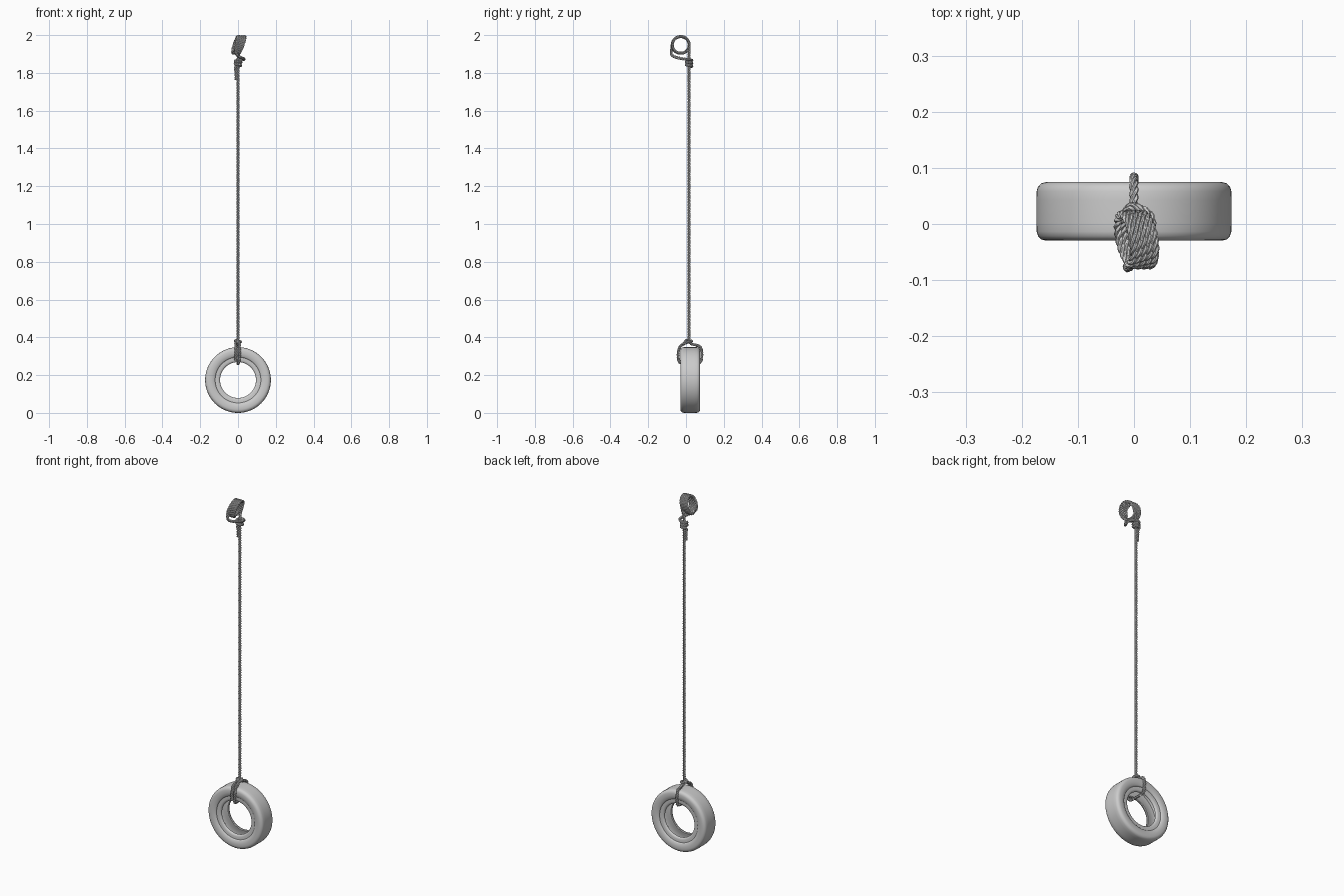
import bpy, bmesh, math
from mathutils import Vector

if "Cube" in bpy.data.objects:
    bpy.data.objects.remove(bpy.data.objects["Cube"])

TY, TZ = 0.0225, 0.174      # tyre centre
RY = 0.016                  # y of the hanging rope


def make_object(name, bm):
    bmesh.ops.recalc_face_normals(bm, faces=bm.faces)
    me = bpy.data.meshes.new(name)
    bm.to_mesh(me)
    bm.free()
    ob = bpy.data.objects.new(name, me)
    bpy.context.collection.objects.link(ob)
    bpy.ops.object.select_all(action='DESELECT')
    bpy.context.view_layer.objects.active = ob
    ob.select_set(True)
    bpy.ops.object.shade_smooth_by_angle(angle=math.radians(40))
    return ob


def bridge(bm, a, b):
    n = len(a)
    for i in range(n):
        bm.faces.new((a[i], a[(i + 1) % n], b[(i + 1) % n], b[i]))


# Tyre: half profile (offset from mid plane, radius), mirrored, spun about y
half = [(0.020, 0.174), (0.036, 0.1735), (0.044, 0.171), (0.050, 0.165),
        (0.0523, 0.156), (0.052, 0.142), (0.049, 0.126), (0.046, 0.1225),
        (0.043, 0.121), (0.043, 0.106), (0.041, 0.099), (0.037, 0.0955),
        (0.031, 0.095), (0.028, 0.099), (0.032, 0.115), (0.038, 0.140),
        (0.036, 0.155), (0.020, 0.161)]
profile = half + [(-y, r) for y, r in reversed(half)]
bm = bmesh.new()
N = 72
rings = []
for i in range(N):
    a = 2 * math.pi * i / N
    rings.append([bm.verts.new((r * math.cos(a), TY + y, TZ + r * math.sin(a)))
                  for y, r in profile])
for i in range(N):
    bridge(bm, rings[i], rings[(i + 1) % N])
make_object("tyre", bm)


def helix(cx, cy, r, z0, z1, a0, turns, n=8):
    """Points winding round a vertical axis."""
    steps = int(n * turns)
    return [(cx + r * math.cos(a0 + 2 * math.pi * turns * i / steps),
             cy + r * math.sin(a0 + 2 * math.pi * turns * i / steps),
             z0 + (z1 - z0) * i / steps) for i in range(steps + 1)]


# Rope path: lower tail, lower knot, round the tyre, up to the branch
pts = [(-0.012, -0.040, 0.278), (-0.012, -0.041, 0.30), (-0.011, -0.040, 0.325),
       (-0.011, -0.030, 0.352), (-0.012, -0.010, 0.366)]
pts += helix(0, RY, 0.014, 0.372, 0.384, math.pi, 1.25)[1:]
pts += [(0.008, -0.012, 0.366), (0.008, -0.030, 0.352), (0.008, -0.040, 0.325),
        (0.007, -0.041, 0.295), (0.004, -0.036, 0.272), (0.001, -0.020, 0.262),
        (0, 0.02, 0.261), (0, 0.06, 0.262), (0, 0.078, 0.272), (0, 0.083, 0.295),
        (0, 0.083, 0.325), (0, 0.074, 0.350), (0, 0.048, 0.360),
        (0, 0.024, 0.368), (0, RY, 0.385)]
pts += [(0, RY, 0.42 + 0.06 * i) for i in range(25)]
pts += [(0.003, RY, 1.90)]

# Coil round the branch, tilted
TURNS = 4.5
steps = int(TURNS * 16)
for i in range(steps + 1):
    t = i / steps
    a = 2 * math.pi * TURNS * t
    y, z = 0.045 * math.cos(a), 0.044 * math.sin(a)
    pts.append((0.024 - 0.042 * t - 0.17 * y + 0.33 * z, y - 0.028, z + 1.948))

# Return to the rope, upper knot and tail
pts += [(-0.012, -0.077, 1.92), (-0.008, -0.077, 1.898), (0.004, -0.062, 1.886),
        (0.024, -0.030, 1.877), (0.032, -0.004, 1.873), (0.026, 0.018, 1.870)]
pts += helix(0, RY, 0.015, 1.868, 1.834, math.pi / 4, 2.25)[1:]
pts += [(-0.013, RY, 1.828), (-0.012, RY, 1.81), (-0.010, RY, 1.785),
        (-0.011, RY, 1.762)]
pts = [Vector(p) for p in pts]


def smooth_path(pts, step):
    """Catmull-Rom curve resampled at an even step."""
    dense = []
    for i in range(len(pts) - 1):
        p1, p2 = pts[i], pts[i + 1]
        p0, p3 = pts[max(i - 1, 0)], pts[min(i + 2, len(pts) - 1)]
        for k in range(16):
            t = k / 16
            dense.append(0.5 * (2 * p1 + (p2 - p0) * t
                                + (2 * p0 - 5 * p1 + 4 * p2 - p3) * t * t
                                + (3 * p1 - p0 - 3 * p2 + p3) * t ** 3))
    dense.append(pts[-1])
    out, need = [dense[0]], step
    for a, b in zip(dense, dense[1:]):
        d, pos = (b - a).length, 0.0
        while d - pos >= need:
            pos += need
            out.append(a.lerp(b, pos / d))
            need = step
        need -= d - pos
    return out


# Three-strand twisted rope swept along the path
STEP, PITCH, OFFSET, STRAND, SIDES = 0.004, 0.042, 0.0040, 0.0042, 8
path = smooth_path(pts, STEP)
bm = bmesh.new()
last = [None] * 3
normal = Vector((1, 0, 0))
for i, p in enumerate(path):
    tan = (path[min(i + 1, len(path) - 1)] - path[max(i - 1, 0)]).normalized()
    normal = (normal - tan * normal.dot(tan)).normalized()
    side = tan.cross(normal)
    for s in range(3):
        a = 2 * math.pi * (i * STEP / PITCH + s / 3)
        c = p + OFFSET * (normal * math.cos(a) + side * math.sin(a))
        ring = []
        for k in range(SIDES):
            b = 2 * math.pi * k / SIDES
            ring.append(bm.verts.new(c + STRAND * (normal * math.cos(b) + side * math.sin(b))))
        if last[s]:
            bridge(bm, last[s], ring)
        if i in (0, len(path) - 1):
            bm.faces.new(ring)
        last[s] = ring
make_object("rope", bm)
